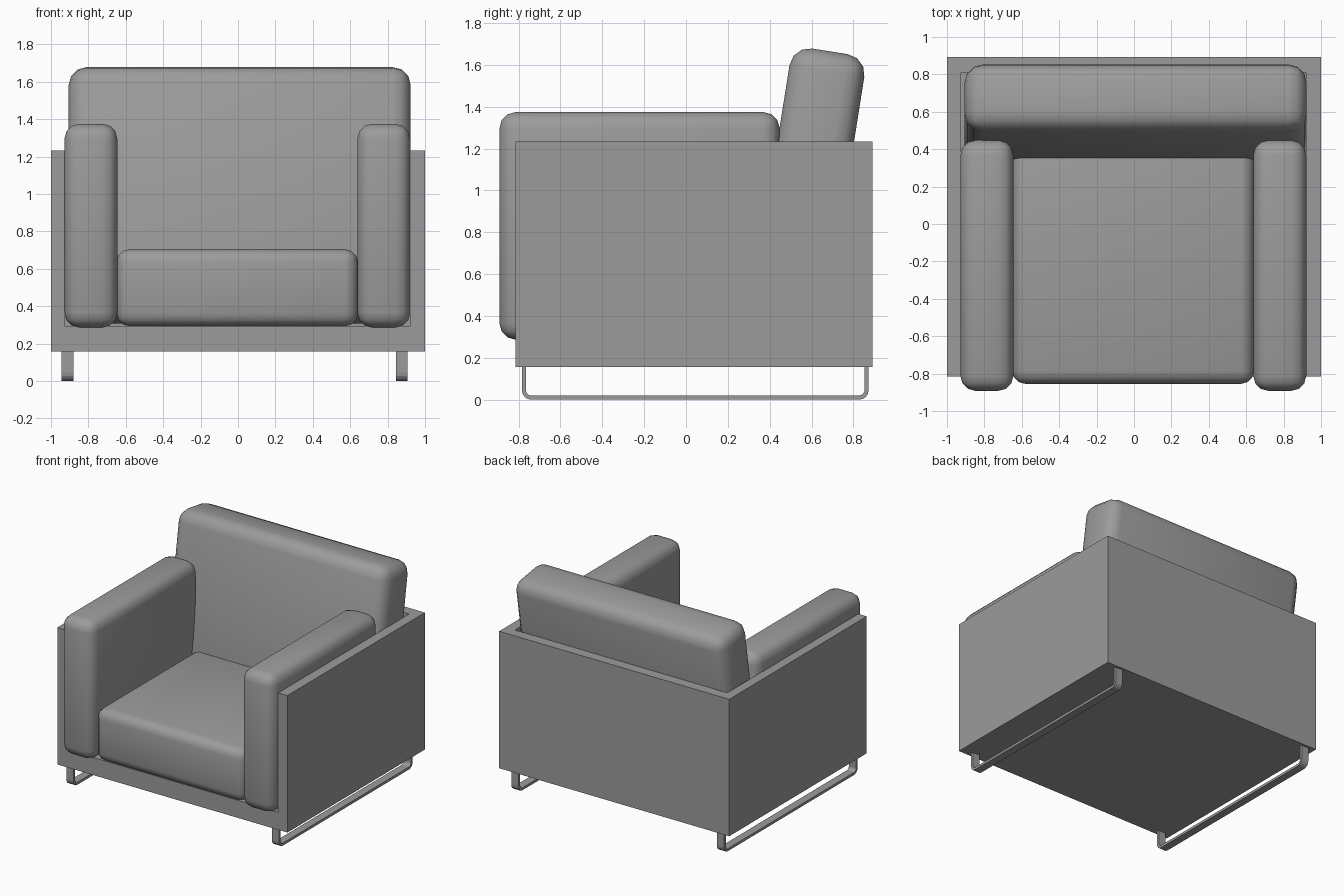
import bpy, bmesh
from math import radians, sin, cos, pi

if "Cube" in bpy.data.objects:
    bpy.data.objects.remove(bpy.data.objects["Cube"])

# Dark grey used on every part
grey = bpy.data.materials.new("dark_grey")
grey.diffuse_color = (0.33, 0.33, 0.33, 1)
grey.use_nodes = True
grey.node_tree.nodes["Principled BSDF"].inputs["Base Color"].default_value = grey.diffuse_color


def add_object(name, bm):
    mesh = bpy.data.meshes.new(name)
    bm.to_mesh(mesh)
    bm.free()
    mesh.materials.append(grey)
    ob = bpy.data.objects.new(name, mesh)
    bpy.context.collection.objects.link(ob)
    return ob


def box(name, lo, hi):
    """Axis-aligned box between two corners, origin at its centre."""
    bm = bmesh.new()
    bmesh.ops.create_cube(bm, size=1)
    bmesh.ops.scale(bm, vec=[b - a for a, b in zip(lo, hi)], verts=bm.verts)
    ob = add_object(name, bm)
    ob.location = [(a + b) / 2 for a, b in zip(lo, hi)]
    return ob


def cushion(name, lo, hi, radius):
    """Rounded, smooth-shaded box."""
    ob = box(name, lo, hi)
    bev = ob.modifiers.new("rounding", 'BEVEL')
    bev.width = radius
    bev.segments = 3
    bev.limit_method = 'NONE'
    for p in ob.data.polygons:
        p.use_smooth = True
    return ob


def sled_leg(name, x0, x1, y0, y1, top, t=0.02, r=0.045, n=4):
    """Flat metal strip bent into a U with rounded lower corners."""
    def path(inset):
        rad = r - inset
        pts = [(y0 + inset, top)]
        for cy, start in ((y0 + r, pi), (y1 - r, 1.5 * pi)):
            for i in range(n + 1):
                a = start + i / n * pi / 2
                pts.append((cy + rad * cos(a), r + rad * sin(a)))
        return pts + [(y1 - inset, top)]

    bm = bmesh.new()
    rings = [[bm.verts.new(c) for c in ((x0, *o), (x1, *o), (x1, *i), (x0, *i))]
             for o, i in zip(path(0), path(t))]
    for a, b in zip(rings, rings[1:]):
        for k in range(4):
            bm.faces.new((a[k], a[(k + 1) % 4], b[(k + 1) % 4], b[k]))
    bm.faces.new(rings[0])
    bm.faces.new(rings[-1])
    bmesh.ops.recalc_face_normals(bm, faces=bm.faces)
    return add_object(name, bm)


# Outer shell: box hollowed out from the top and front
shell = box("shell", (-1, -0.815, 0.157), (1, 0.892, 1.233))
cutter = box("shell_cutter", (-0.925, -1.2, 0.295), (0.92, 0.81, 1.6))
cutter.hide_render = True
cut = shell.modifiers.new("hollow", 'BOOLEAN')
cut.operation = 'DIFFERENCE'
cut.solver = 'EXACT'
cut.object = cutter
bpy.context.view_layer.objects.active = shell
bpy.ops.object.modifier_apply(modifier=cut.name)
bpy.data.objects.remove(cutter)

# Arm cushions
cushion("left_arm", (-0.928, -0.892, 0.286), (-0.645, 0.448, 1.375), 0.08)
cushion("right_arm", (0.638, -0.892, 0.286), (0.921, 0.448, 1.375), 0.08)

# Seat cushion
cushion("seat", (-0.65, -0.855, 0.293), (0.641, 0.47, 0.705), 0.07)

# Leaning back cushion
back = cushion("back_cushion", (-0.914, -0.181, -0.68), (0.914, 0.181, 0.68), 0.095)
back.location = (0.009, 0.582, 0.993)
back.rotation_euler.x = radians(-9)

# Sled legs
sled_leg("left_leg", -0.943, -0.88, -0.785, 0.873, 0.16)
sled_leg("right_leg", 0.844, 0.907, -0.785, 0.873, 0.16)
